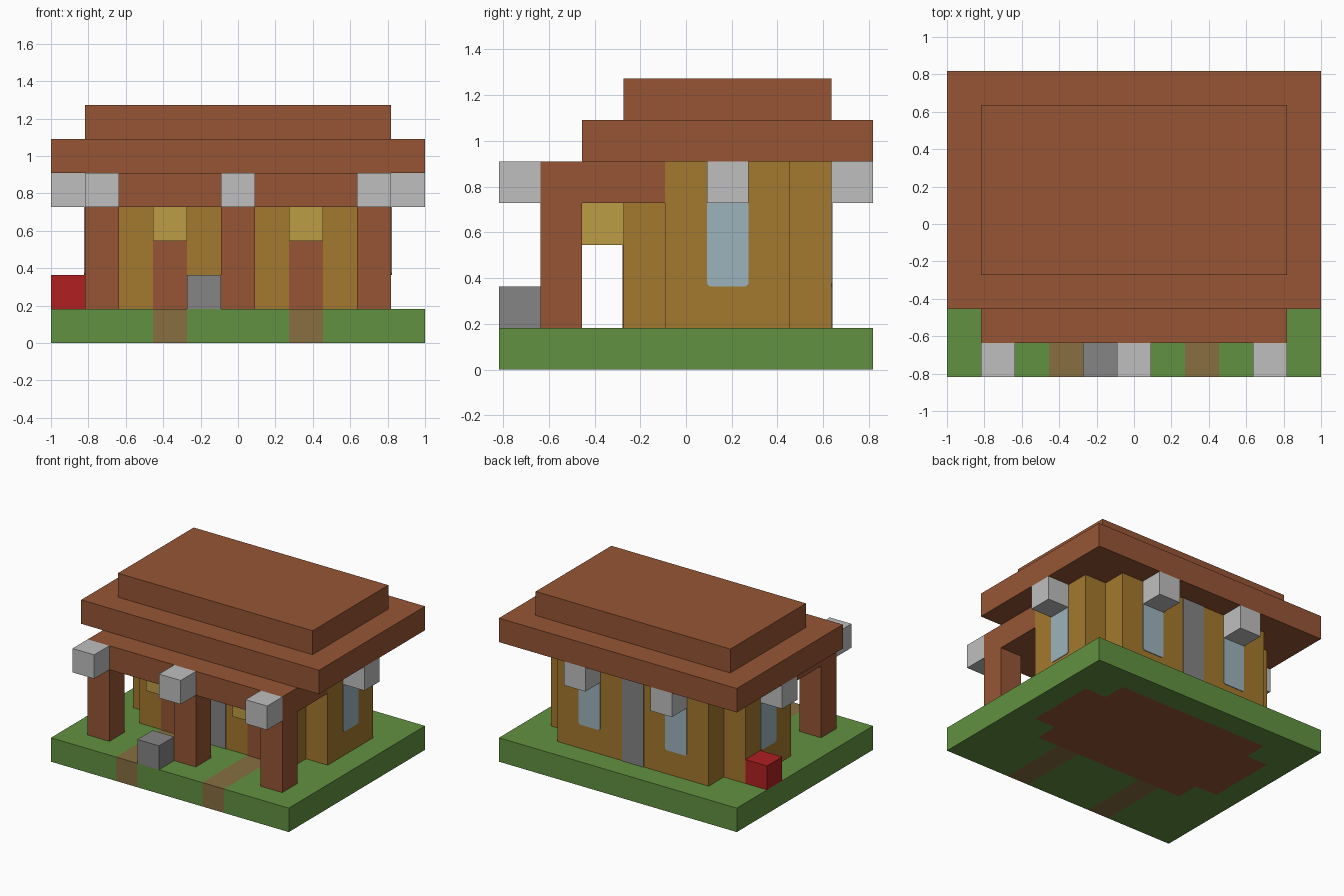
import bpy
import bmesh
from mathutils import Matrix, Vector

cube = bpy.data.objects.get("Cube")
if cube:
    bpy.data.objects.remove(cube, do_unlink=True)

NX, NY = 11, 9          # plot size in blocks
U = 2 / NX              # block size
PLATE = 0.005           # thickness of painted plates


def linear(c):
    c /= 255
    return c / 12.92 if c <= 0.04045 else ((c + 0.055) / 1.055) ** 2.4


def material(name, r, g, b):
    m = bpy.data.materials.new(name)
    col = (linear(r), linear(g), linear(b), 1)
    m.diffuse_color = col
    m.use_nodes = True
    m.node_tree.nodes["Principled BSDF"].inputs["Base Color"].default_value = col
    return m


brown = material("brown_wood", 150, 85, 53)
green = material("grass_green", 98, 145, 65)
gold = material("golden_plank", 164, 120, 45)
yellow = material("pale_gold", 190, 156, 70)
white = material("light_grey", 190, 191, 190)
grey = material("stone_grey", 133, 133, 133)
red = material("red", 175, 32, 34)
glass = material("pale_blue_glass", 157, 180, 188)
dirt = material("path_brown", 135, 110, 65)


def finish(name, bm, *mats):
    bmesh.ops.recalc_face_normals(bm, faces=bm.faces)
    mesh = bpy.data.meshes.new(name)
    bm.to_mesh(mesh)
    bm.free()
    for m in mats:
        mesh.materials.append(m)
    ob = bpy.data.objects.new(name, mesh)
    bpy.context.scene.collection.objects.link(ob)
    return ob


def point(i, j, k):
    """Block grid corner to model space."""
    return Vector((i - NX / 2, j - NY / 2, k)) * U


def block(name, mat, start, size=(1, 1, 1)):
    """Box given by its first block and its size in blocks."""
    bm = bmesh.new()
    centre = point(*[s + d / 2 for s, d in zip(start, size)])
    mat4 = Matrix.Translation(centre) @ Matrix.Diagonal((*[d * U for d in size], 1))
    bmesh.ops.create_cube(bm, size=1, matrix=mat4)
    return finish(name, bm, mat)


def plate(name, mat, base, along, out, height, cut=0.0):
    """Thin upright panel one block wide, with clipped lower corners."""
    bm = bmesh.new()
    h = height * U
    outline = [(0, h), (0, cut), (cut, 0), (U - cut, 0), (U, cut), (U, h)]
    if not cut:
        outline = [(0, h), (0, 0), (U, 0), (U, h)]
    origin, along, out = point(*base), Vector(along), Vector(out)
    face = bm.faces.new([bm.verts.new(origin + along * a + Vector((0, 0, z)))
                         for a, z in outline])
    grown = bmesh.ops.extrude_face_region(bm, geom=[face])["geom"]
    bmesh.ops.translate(bm, vec=out * PLATE,
                        verts=[v for v in grown if isinstance(v, bmesh.types.BMVert)])
    return finish(name, bm, mat)


# Ground slab: grass, with two front paths and the timber floor under the house
bm = bmesh.new()
bmesh.ops.create_grid(bm, x_segments=NX, y_segments=NY, size=1)
bmesh.ops.scale(bm, vec=(1, NY / NX, 1), verts=bm.verts)
grown = bmesh.ops.extrude_face_region(bm, geom=bm.faces[:])["geom"]
bmesh.ops.translate(bm, vec=(0, 0, U),
                    verts=[v for v in grown if isinstance(v, bmesh.types.BMVert)])
for f in bm.faces:
    c = f.calc_center_median()
    i, j = int((c.x + 1) / U), int(c.y / U + NY / 2 + 0.01)
    if j < 3 and i in (3, 7):
        f.material_index = 1
    elif (2 <= i <= 8 and 3 <= j <= 7) or (1 <= i <= 9 and 4 <= j <= 6):
        f.material_index = 2
finish("ground", bm, green, dirt, brown)

# House body with a shallow bay on each side
block("house_body", gold, (2, 3, 1), (7, 5, 4))
for side, i in (("right", 1), ("left", 9)):
    block(side + "_bay", gold, (i, 4, 1), (1, 3, 4))

# Porch roof, main roof and upper roof
block("porch_roof", brown, (1, 1, 4), (9, 3, 1))
block("main_roof", brown, (0, 2, 5), (11, 7, 1))
block("upper_roof", brown, (1, 3, 6), (9, 5, 1))

# Porch posts, each with a lantern
for side, i in (("right", 1), ("middle", 5), ("left", 9)):
    block(side + "_porch_post", brown, (i, 1, 1), (1, 1, 3))
    block(side + "_porch_lantern", white, (i, 0, 4))

# Front doors with canopies, and back windows with lanterns
for side, i in (("right", 3), ("left", 7)):
    plate(side + "_front_door", brown, (i, 3, 1), (1, 0, 0), (0, -1, 0), 2)
    block(side + "_door_canopy", yellow, (i, 2, 3))
    plate(side + "_back_window", glass, (i, 8, 2), (1, 0, 0), (0, 1, 0), 2, 0.012)
    block(side + "_back_lantern", white, (i, 8, 4))

# Side windows with lanterns
for side, wall, i, out in (("right", 1, 0, -1), ("left", 10, 10, 1)):
    plate(side + "_side_window", glass, (wall, 5, 2), (0, 1, 0), (out, 0, 0), 2, 0.012)
    block(side + "_side_lantern", white, (i, 5, 4))

# Grey stone strips at the middle of the front and back walls
plate("front_stone_strip", grey, (5, 3, 1), (1, 0, 0), (0, -1, 0), 3)
plate("back_stone_strip", grey, (5, 8, 1), (1, 0, 0), (0, 1, 0), 4)

# Loose blocks in the yard
block("stone_block", grey, (4, 0, 1))
block("red_block", red, (0, 6, 1))
